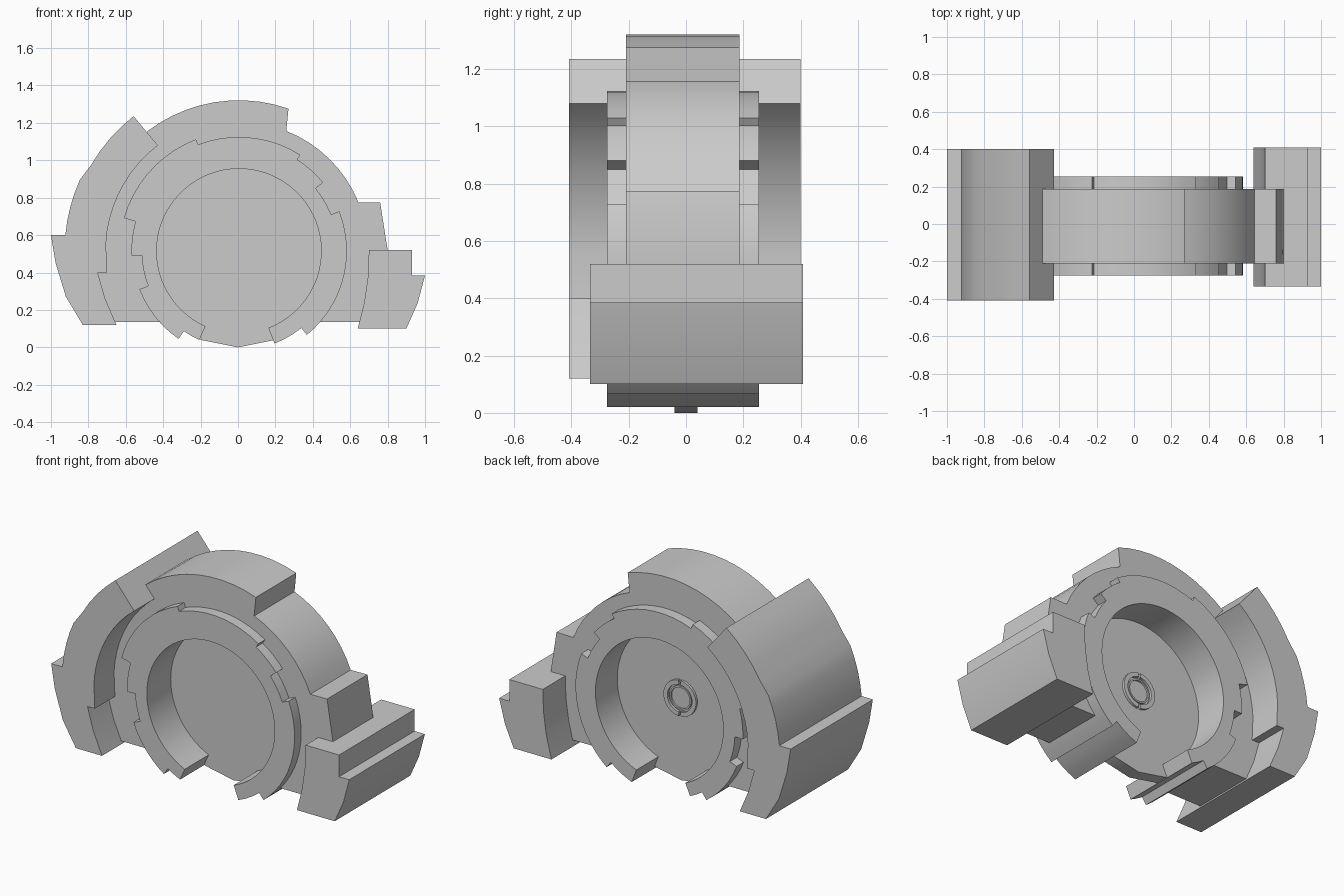
import bpy, bmesh
from math import sin, cos, radians, ceil

if "Cube" in bpy.data.objects:
    bpy.data.objects.remove(bpy.data.objects["Cube"])

CX, CZ = 0.005, 0.515


def arc(r, a0, a1, step=6):
    """Points in x/z along an arc around the shared axis."""
    n = max(1, ceil(abs(a1 - a0) / step))
    return [(CX + r * cos(radians(a0 + (a1 - a0) * i / n)),
             CZ + r * sin(radians(a0 + (a1 - a0) * i / n))) for i in range(n + 1)]


def prism(name, pts, y0, y1):
    """Extrude an x/z outline from y0 to y1."""
    bm = bmesh.new()
    face = bm.faces.new([bm.verts.new((x, y0, z)) for x, z in pts])
    ext = bmesh.ops.extrude_face_region(bm, geom=[face])["geom"]
    moved = [v for v in ext if isinstance(v, bmesh.types.BMVert)]
    bmesh.ops.translate(bm, vec=(0, y1 - y0, 0), verts=moved)
    bm.normal_update()
    caps = [f for f in bm.faces if len(f.verts) > 4]
    bmesh.ops.recalc_face_normals(bm, faces=bm.faces[:])
    bmesh.ops.triangulate(bm, faces=caps, ngon_method='EAR_CLIP')
    mesh = bpy.data.meshes.new(name)
    bm.to_mesh(mesh)
    bm.free()
    ob = bpy.data.objects.new(name, mesh)
    bpy.context.collection.objects.link(ob)
    bpy.ops.object.select_all(action='DESELECT')
    ob.select_set(True)
    bpy.context.view_layer.objects.active = ob
    bpy.ops.object.shade_smooth_by_angle(angle=radians(25))
    return ob


# Stepped inner ring, open at the bottom
steps = [(-69, -51, .53), (-51, 21.6, .577), (21.6, 39.2, .53), (39.2, 57.5, .58),
         (57.5, 111, .61), (111, 164, .64), (164, 182.5, .575),
         (182.5, 201, .52), (201, 235.5, .57), (235.5, 246, .52)]
outline = [p for a0, a1, r in steps for p in arc(r, a0, a1)]
prism("inner_ring", outline + arc(.44, 246, -69, 5), -.275, .255)

# Main housing with raised top and right shoulder, flat bottom
body = ([(.66, .135), (.75, .3), (.80, .52), (.76, .775)]
        + arc(.69, 22, 68.5) + arc(.806, 70.8, 128)
        + arc(.76, 129, 180) + [(-.76, .4), (-.68, .135)])
prism("housing", body + arc(.47, 234, -54), -.21, .187)

# Thin web closing the bore
web = [(.515 * sin(radians(22.5 * i)), CZ + .515 * cos(radians(22.5 * i))) for i in range(16)]
prism("web_disc", web, -.04, .04)

# Left shell
left = (arc(.915, 128, 150) + arc(.932, 156, 174.7)
        + [(-1, .6), (-.975, .45), (-.92, .27), (-.83, .12), (-.65, .12), (-.71, .26),
           (-.75, .4), (-.70, .4)] + arc(.712, 177, 127.5))
prism("left_shell", left, -.408, .4)

# Right block
prism("right_block", [(.70, .52), (.93, .52), (.93, .385), (1, .385), (.96, .235),
                      (.9, .10), (.64, .10), (.675, .24), (.695, .38)], -.335, .408)

# Split hub collar on the back of the web
for i, a in enumerate((94, 274)):
    prism(f"hub_collar_{i + 1}", arc(.112, a, a + 172, 10) + arc(.085, a + 172, a, 10), .035, .055)
    prism(f"hub_core_{i + 1}", arc(.075, a - 4, a + 176, 10) + arc(.065, a + 176, a - 4, 10), .035, .05)
